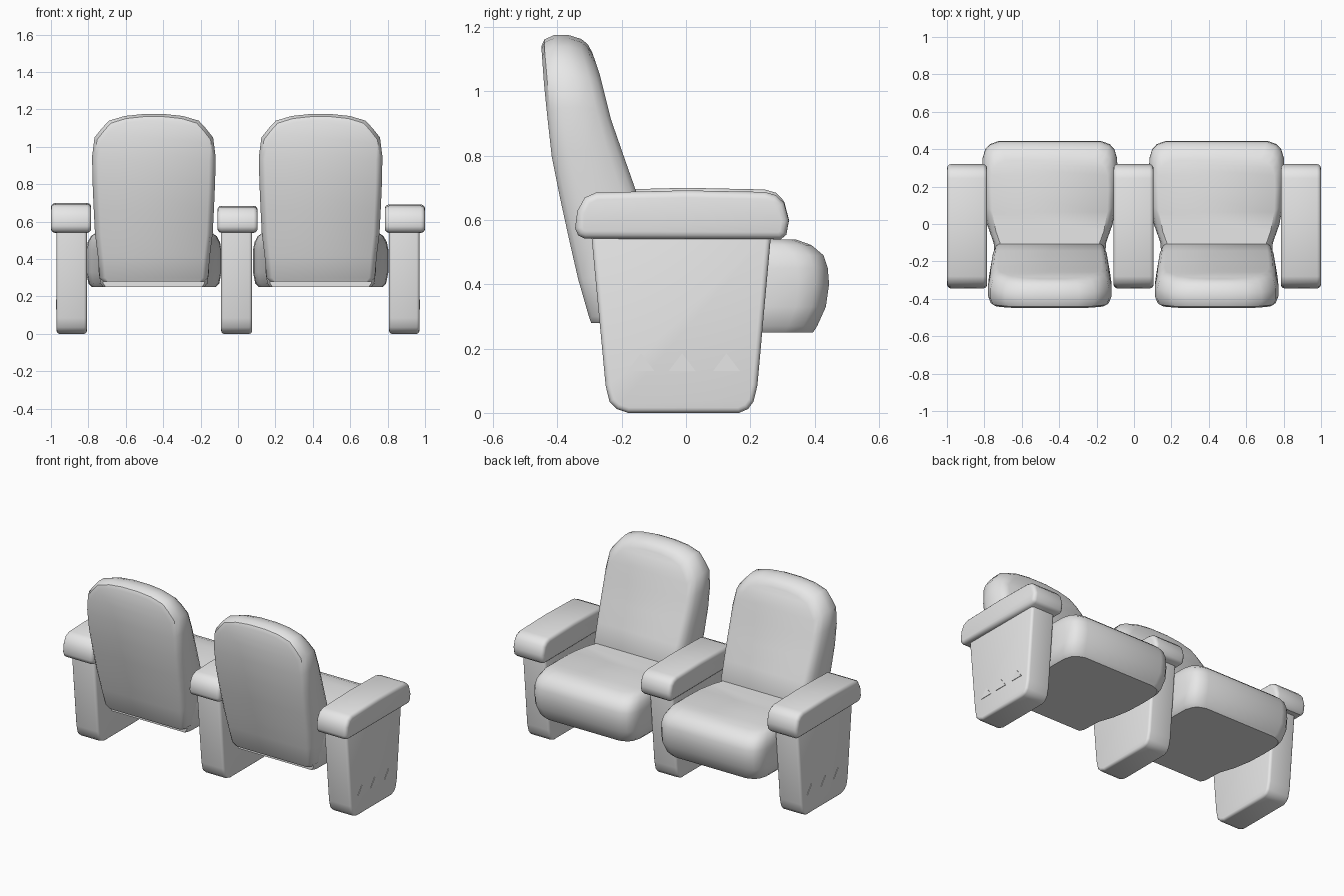
import bpy, bmesh, math

if "Cube" in bpy.data.objects:
    bpy.data.objects.remove(bpy.data.objects["Cube"])

grey = bpy.data.materials.new("neutral grey")
grey.diffuse_color = (0.8, 0.8, 0.8, 1)
grey.use_nodes = True
grey.node_tree.nodes["Principled BSDF"].inputs["Base Color"].default_value = grey.diffuse_color


def finish(name, bm, bevel=0):
    """Turn a bmesh into a smooth-shaded object, optionally with rounded rims."""
    bmesh.ops.recalc_face_normals(bm, faces=bm.faces)
    if bevel:
        rims = [e for e in bm.edges if e.calc_face_angle(0) > math.radians(75)]
        bmesh.ops.bevel(bm, geom=rims, offset=bevel, segments=3, profile=0.5,
                        affect='EDGES', clamp_overlap=False)
        bmesh.ops.recalc_face_normals(bm, faces=bm.faces)
    me = bpy.data.meshes.new(name)
    bm.to_mesh(me)
    bm.free()
    me.materials.append(grey)
    me.shade_smooth()
    me.set_sharp_from_angle(angle=math.radians(40))
    ob = bpy.data.objects.new(name, me)
    bpy.context.collection.objects.link(ob)
    return ob


def prism(name, profile, x0, x1, bevel=0):
    """Extrude a (y, z) profile from x0 to x1."""
    bm = bmesh.new()
    face = bm.faces.new([bm.verts.new((x0, y, z)) for y, z in profile])
    ext = bmesh.ops.extrude_face_region(bm, geom=[face])
    new = [v for v in ext['geom'] if isinstance(v, bmesh.types.BMVert)]
    bmesh.ops.translate(bm, verts=new, vec=(x1 - x0, 0, 0))
    return finish(name, bm, bevel)


def cushion(name, cx, halves):
    """Loft mirrored half outlines; the two ends are closed with quad strips."""
    bm = bmesh.new()
    rings = []
    for half in halves:
        right = [bm.verts.new((cx + x, y, z)) for x, y, z in half]
        left = [bm.verts.new((cx - x, y, z)) for x, y, z in half]
        rings.append(right + left[::-1])
    n = len(rings[0])
    for a, b in zip(rings, rings[1:]):
        for i in range(n):
            j = (i + 1) % n
            bm.faces.new((a[i], a[j], b[j], b[i]))
    for r in (rings[0], rings[-1]):
        for i in range(n // 2 - 1):
            bm.faces.new((r[i], r[i + 1], r[n - 2 - i], r[n - 1 - i]))
    return finish(name, bm)


def lerp(table, z):
    if z <= table[0][0]:
        return table[0][1]
    for (z0, a), (z1, b) in zip(table, table[1:]):
        if z <= z1:
            return a + (b - a) * (z - z0) / (z1 - z0)
    return table[-1][1]


# Backrest: outline (half width, z), rear and front surfaces as y over z
BACK_OUTLINE = [(.27, .28), (.29, .30), (.30, .42), (.315, .54), (.322, .68), (.328, .82),
                (.33, .95), (.317, 1.05), (.277, 1.10), (.24, 1.14), (.155, 1.165), (.06, 1.175)]
REAR = [(.28, -.295), (.35, -.32), (.5, -.355), (.65, -.388), (.8, -.418), (1.0, -.44), (1.14, -.45)]
FRONT = [(.28, -.15), (.53, -.10), (.69, -.155), (.9, -.23), (1.06, -.27), (1.13, -.295)]
BACK_LAYERS = [(0, .035), (.06, .014), (.25, 0), (.55, 0), (.8, .012), (.93, .028), (1, .052)]


def backrest(cx):
    halves = []
    for t, d in BACK_LAYERS:
        half = []
        for x, z in BACK_OUTLINE:
            x, z = x * (1 - d / .33), .28 + (z - .28) * (1 - d / .895)
            rear, front = lerp(REAR, z), lerp(FRONT, z)
            half.append((x, rear + (front - rear) * t, z))
        halves.append(half)
    cushion("backrest", cx, halves)


# Seat cushion: plan (half width, y) and layers (z, side inset, front inset)
SEAT_PLAN = [(.28, -.26), (.295, -.23), (.30, -.1), (.335, 0), (.357, .12), (.362, .25),
             (.36, .35), (.345, .40), (.32, .427), (.27, .445)]
SEAT_LAYERS = [(.25, .03, .05), (.27, .012, .037), (.33, 0, .01), (.40, 0, 0), (.45, 0, .004),
               (.49, .008, .017), (.522, .025, .055), (.54, .05, .105)]


def seat(cx):
    cushion("seat_cushion", cx,
            [[(x * (1 - dx / .36), y - dy * max(0, (y + .26) / .705), z) for x, y in SEAT_PLAN]
             for z, dx, dy in SEAT_LAYERS])


for cx in (-.45, .442):
    backrest(cx)
    seat(cx)

# Side supports and armrests, as (y, z) profiles
SUPPORT = [(-.295, .56), (-.25, .085), (-.238, .035), (-.215, .012), (-.18, 0),
           (.165, 0), (.193, .012), (.21, .035), (.222, .085), (.265, .56)]
ARM = [(-.345, .575), (-.335, .552), (-.315, .542), (.295, .54), (.312, .555), (.32, .60),
       (.305, .655), (.28, .68), (.245, .69), (0, .695), (-.28, .688), (-.315, .672), (-.338, .63)]
for x0, x1, a0, a1, top in ((-.97, -.808, -1, -.785, .70),
                            (-.09, .075, -.11, .105, .685),
                            (.808, .97, .785, 1, .692)):
    prism("side_support", SUPPORT, x0, x1, .016)
    k = (top - .54) / .155
    prism("armrest", [(y, .54 + (z - .54) * k) for y, z in ARM], a0, a1, .022)

# Small triangular trim on the outer faces
for side in (-1, 1):
    for y in (-.14, -.012, .126):
        prism("triangle_trim", [(y - .042, .13), (y + .042, .13), (y, .185)],
              side * .968, side * .973)
